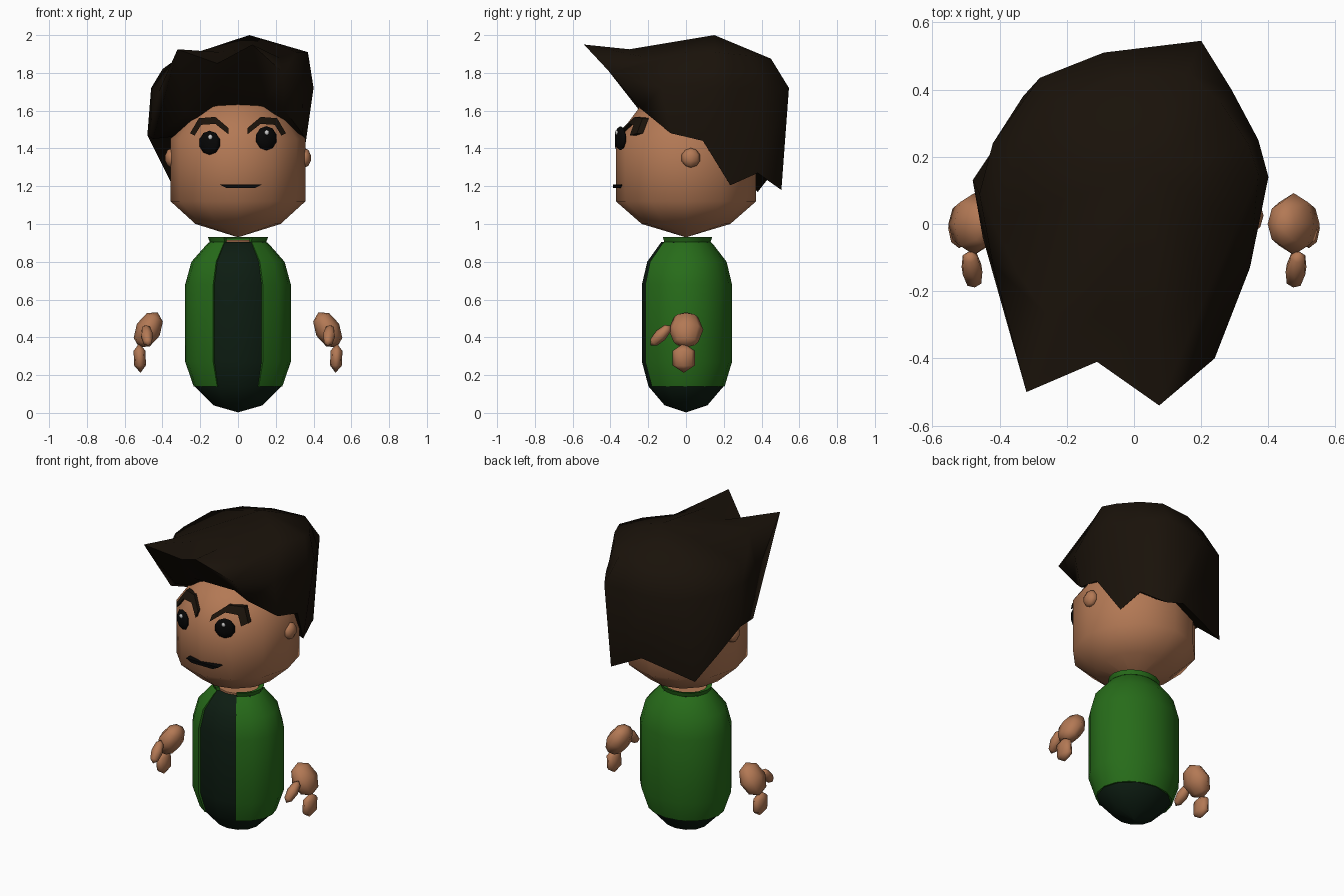
import bpy, bmesh
from math import sin, cos, pi, radians, sqrt
from mathutils import Matrix, Euler, Vector

if "Cube" in bpy.data.objects:
    bpy.data.objects.remove(bpy.data.objects["Cube"])


def material(name, rgb):
    m = bpy.data.materials.new(name)
    m.diffuse_color = (*rgb, 1)
    m.use_nodes = True
    m.node_tree.nodes["Principled BSDF"].inputs["Base Color"].default_value = m.diffuse_color
    return m


SKIN = material("skin", (0.45, 0.19, 0.09))
HAIR = material("hair", (0.010, 0.006, 0.003))
GREEN = material("green_cloth", (0.02, 0.15, 0.01))
DARK = material("dark_cloth", (0.004, 0.012, 0.006))
BLACK = material("black", (0.002, 0.002, 0.002))
WHITE = material("white", (0.8, 0.8, 0.8))


def finish(name, bm, mat, angle=None):
    bmesh.ops.remove_doubles(bm, verts=bm.verts, dist=1e-4)
    bmesh.ops.recalc_face_normals(bm, faces=bm.faces)
    me = bpy.data.meshes.new(name)
    bm.to_mesh(me)
    bm.free()
    me.materials.append(mat)
    ob = bpy.data.objects.new(name, me)
    bpy.context.collection.objects.link(ob)
    me.shade_smooth()
    if angle:
        me.set_sharp_from_angle(angle=radians(angle))
    return ob


def skin_rows(bm, rows, closed):
    """Bridge consecutive rows of points with quads."""
    vs = [[bm.verts.new(p) for p in row] for row in rows]
    n = len(rows[0])
    for a, b in zip(vs, vs[1:]):
        for i in range(n if closed else n - 1):
            j = (i + 1) % n
            bm.faces.new((a[i], a[j], b[j], b[i]))
    return vs


def revolve(name, profile, mat, sy=1.0, n=12, angle=None):
    """Turn (radius, z) points about z."""
    bm = bmesh.new()
    turns = [i * 2 * pi / n - pi / 2 for i in range(n)]
    skin_rows(bm, [[(r * cos(t), r * sy * sin(t), z) for t in turns] for r, z in profile], True)
    return finish(name, bm, mat, angle)


def ball(name, loc, size, mat, rot=(0, 0, 0), seg=8, rings=5):
    bm = bmesh.new()
    mtx = Matrix.LocRotScale(Vector(loc), Euler(rot), Vector(size))
    bmesh.ops.create_uvsphere(bm, u_segments=seg, v_segments=rings, radius=1, matrix=mtx)
    return finish(name, bm, mat)


# Head
revolve("head", [(0.001, 0.93), (0.225, 1.0), (0.357, 1.12), (0.357, 1.45),
                 (0.235, 1.62), (0.001, 1.68)], SKIN, 1.04)

# Torso and neck
revolve("shirt", [(0.001, 0.003), (0.13, 0.04), (0.228, 0.14), (0.268, 0.27),
                  (0.268, 0.68), (0.236, 0.8), (0.15, 0.905), (0.001, 0.9)], DARK, 0.87)
revolve("neck", [(0.001, 0.85), (0.125, 0.85), (0.125, 0.915), (0.001, 0.915)], SKIN, 0.9, angle=40)

# Jacket: an open shell, inner layer folded over from the outer, parted in front
outer = [(0.235, 0.14), (0.28, 0.27), (0.28, 0.68), (0.247, 0.8),
         (0.165, 0.893), (0.15, 0.905), (0.16, 0.932)]
inner = [(0.13, 0.925), (0.125, 0.89), (0.22, 0.79), (0.255, 0.67), (0.255, 0.28), (0.215, 0.14)]
gap, n = radians(28), 14
turns = [-pi / 2 + gap + i * (2 * pi - 2 * gap) / n for i in range(n + 1)]
bm = bmesh.new()
loop = outer + inner + outer[:1]
vs = skin_rows(bm, [[(r * cos(t), r * 0.87 * sin(t), z) for t in turns] for r, z in loop], False)
for col in (0, -1):
    for i in range(len(outer) - 1):
        j = len(loop) - 2 - i
        quad = [vs[i][col], vs[i + 1][col], vs[max(j - 1, 7)][col], vs[j][col]]
        bm.faces.new(list(dict.fromkeys(quad)))
finish("jacket", bm, GREEN, 50)

# Hands, ears, eyes and brows on both sides
for s, side in ((-1, "left"), (1, "right")):
    ball(side + "_palm", (s * 0.475, 0, 0.44), (0.068, 0.092, 0.105), SKIN,
         (0, -s * radians(28), 0), rings=4)
    ball(side + "_fingers", (s * 0.52, -0.012, 0.29), (0.036, 0.068, 0.078), SKIN,
         (0, s * 0.05, 0), rings=3)
    ball(side + "_thumb", (s * 0.482, -0.135, 0.41), (0.034, 0.034, 0.075), SKIN,
         (radians(-45), 0, s * -0.15), 6, 4)
    ball(side + "_ear", (s * 0.352, 0.025, 1.35), (0.035, 0.052, 0.052), SKIN)
    ez = 1.442 + s * 0.012
    ball(side + "_eye", (s * 0.15, -0.347, ez), (0.062, 0.02, 0.064), BLACK, (0, 0, s * radians(24)))
    ball(side + "_eye_glint", (s * 0.15 + 0.003, -0.367, ez + 0.03), (0.014, 0.008, 0.014), WHITE, seg=6)

    # Brow: an arched strip that follows the forehead
    bm = bmesh.new()
    rows = []
    for x, z, dx, dz, lift in ((0.05, 1.475, 0, 0.033, 0), (0.12, 1.53, 0, 0.037, 0.005),
                               (0.195, 1.525, 0.012, 0.035, 0.025), (0.23, 1.468, 0.024, 0.012, 0.02)):
        row = []
        for k, out in ((0, -0.02), (0, 0.012), (1, 0.012), (1, -0.02)):
            px, pz = x + k * dx, z + k * dz
            r = 0.357 - max(0, pz - 1.45) * 0.72
            row.append((s * px, -1.04 * sqrt(r * r - px * px) - out - lift, pz))
        rows.append(row)
    ends = skin_rows(bm, rows, True)
    bm.faces.new(ends[0])
    bm.faces.new(ends[-1])
    finish(side + "_brow", bm, HAIR, 30)

# Mouth
bm = bmesh.new()
skin_rows(bm, [[(-0.1, y, 1.21), (0.13, y, 1.21), (0.09, y, 1.19), (-0.06, y, 1.19)]
               for y in (-0.386, -0.34)], True)
bmesh.ops.holes_fill(bm, edges=bm.edges)
finish("mouth", bm, BLACK, 30)

# Hair: jagged hem, widest ring with two front spikes, and crown ring
hem = [(0.15, -0.25, 1.66), (0.24, -0.24, 1.61), (0.34, -0.08, 1.48), (0.36, 0.09, 1.44),
       (0.3, 0.235, 1.205), (0.27, 0.38, 1.27), (0.18, 0.505, 1.18), (0.0, 0.45, 1.26),
       (-0.33, 0.38, 1.17), (-0.4, 0.25, 1.31), (-0.48, 0.13, 1.47), (-0.45, -0.04, 1.45),
       (-0.28, -0.23, 1.58), (-0.14, -0.25, 1.66)]
wide = [(0.075, -0.54, 1.95), (0.24, -0.4, 1.8), (0.345, -0.13, 1.72), (0.4, 0.14, 1.72),
        (0.37, 0.25, 1.72), (0.29, 0.4, 1.72), (0.2, 0.545, 1.72), (-0.09, 0.51, 1.7),
        (-0.28, 0.435, 1.7), (-0.42, 0.24, 1.7), (-0.46, 0.09, 1.72), (-0.42, -0.12, 1.7),
        (-0.32, -0.5, 1.925), (-0.11, -0.41, 1.85)]
crown = [(0.07, -0.3, 1.925), (0.22, -0.2, 1.88), (0.31, 0.0, 1.91), (0.37, 0.15, 1.91),
         (0.34, 0.24, 1.9), (0.26, 0.36, 1.89), (0.16, 0.45, 1.875), (-0.05, 0.43, 1.875),
         (-0.22, 0.36, 1.87), (-0.33, 0.2, 1.87), (-0.4, 0.02, 1.82), (-0.35, -0.14, 1.85),
         (-0.26, -0.27, 1.895), (-0.1, -0.25, 1.91)]
bm = bmesh.new()
n = len(hem)
skin_rows(bm, [[(0, 0.05, 1.5)] * n, hem, wide, crown, [(0.06, 0.15, 2.0)] * n], True)
finish("hair", bm, HAIR, 70)
